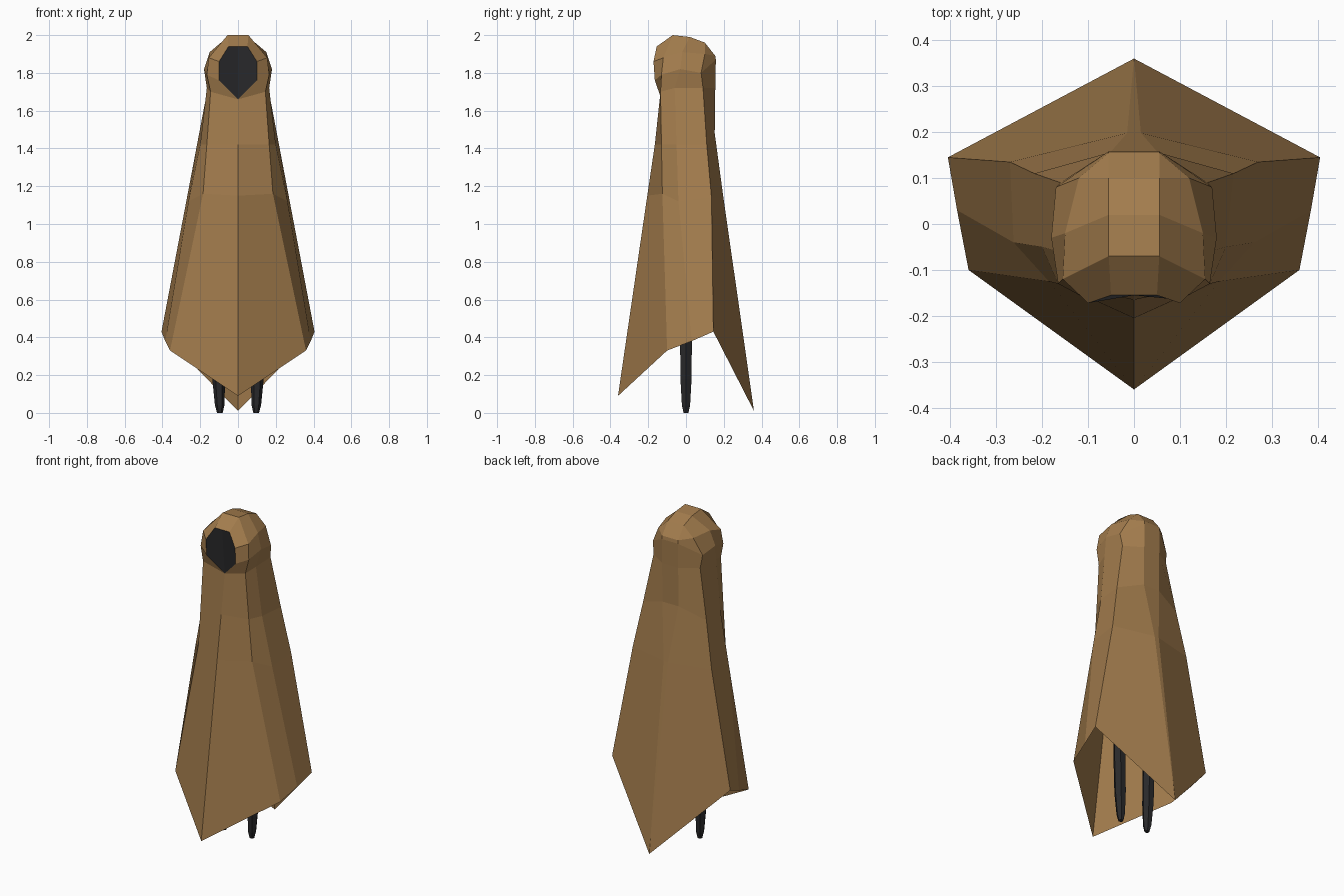
import bpy, bmesh, math

if "Cube" in bpy.data.objects:
    bpy.data.objects.remove(bpy.data.objects["Cube"])


def material(name, rgb):
    m = bpy.data.materials.new(name)
    m.diffuse_color = (*rgb, 1)
    m.use_nodes = True
    m.node_tree.nodes["Principled BSDF"].inputs["Base Color"].default_value = m.diffuse_color
    return m


brown = material("brown cloth", (0.37, 0.205, 0.075))
black = material("black", (0.022, 0.022, 0.024))


def finish(bm, name, mats):
    me = bpy.data.meshes.new(name)
    bm.to_mesh(me)
    bm.free()
    for m in mats:
        me.materials.append(m)
    ob = bpy.data.objects.new(name, me)
    bpy.context.collection.objects.link(ob)
    # Right half is modelled, left half mirrored
    mod = ob.modifiers.new("mirror", 'MIRROR')
    mod.merge_threshold = 0.0005
    return ob


def loft(bm, rows, closed=False):
    vs = [[bm.verts.new(p) for p in row] for row in rows]
    n = len(rows[0])
    for a, b in zip(vs, vs[1:]):
        for c in range(n if closed else n - 1):
            d = (c + 1) % n
            bm.faces.new((a[c], a[d], b[d], b[c]))
    return vs


# Cloak and hood: each row runs from front centre round the side to the back
rows = [
    [(0, -.36, .09), (.36, -.10, .33), (.385, .03, .38), (.405, .145, .43), (0, .36, .01)],
    [(0, -.205, 1.15), (.185, -.125, 1.16), (.262, -.04, 1.12), (.27, .135, 1.14), (.015, .198, 1.14)],
    [(0, -.165, 1.42), (.165, -.13, 1.42), (.20, -.05, 1.42), (.217, .11, 1.42), (.055, .152, 1.48)],
    [(0, -.13, 1.66), (.145, -.135, 1.70), (.165, -.06, 1.72), (.16, .09, 1.72), (.055, .155, 1.72)],
    [(.10, -.165, 1.76), (.165, -.13, 1.79), (.18, -.03, 1.82), (.17, .08, 1.80), (.055, .158, 1.87)],
    [(.10, -.172, 1.86), (.155, -.12, 1.88), (.15, -.02, 1.91), (.12, .10, 1.90), (.055, .155, 1.89)],
    [(.05, -.155, 1.94), (.055, -.07, 2.0), (.055, .02, 1.99), (.055, .10, 1.96), (.055, .155, 1.89)],
]
rows.append([(0, y, z) for _, y, z in rows[-1]])
# Close the back along the centre line
for row in rows:
    row.append((0, row[-1][1], row[-1][2]))

bm = bmesh.new()
vs = loft(bm, rows)
# Dark face filling the hood opening
face = bm.faces.new([vs[i][0] for i in (3, 4, 5, 6, 7)])
face.material_index = 1
bmesh.ops.remove_doubles(bm, verts=bm.verts[:], dist=0.0005)
finish(bm, "hooded_cloak", [brown, black])

# Tapered legs
bm = bmesh.new()
profile = [(0, .015, .096), (.04, .025, .097), (.18, .034, .102), (.40, .036, .106), (.80, .038, .106)]
leg = loft(bm, [[(cx + r * math.cos(k * math.pi / 3), r * math.sin(k * math.pi / 3), z)
                 for k in range(6)] for z, r, cx in profile], closed=True)
bm.faces.new(leg[0][::-1])
bm.faces.new(leg[-1])
finish(bm, "legs", [black])
